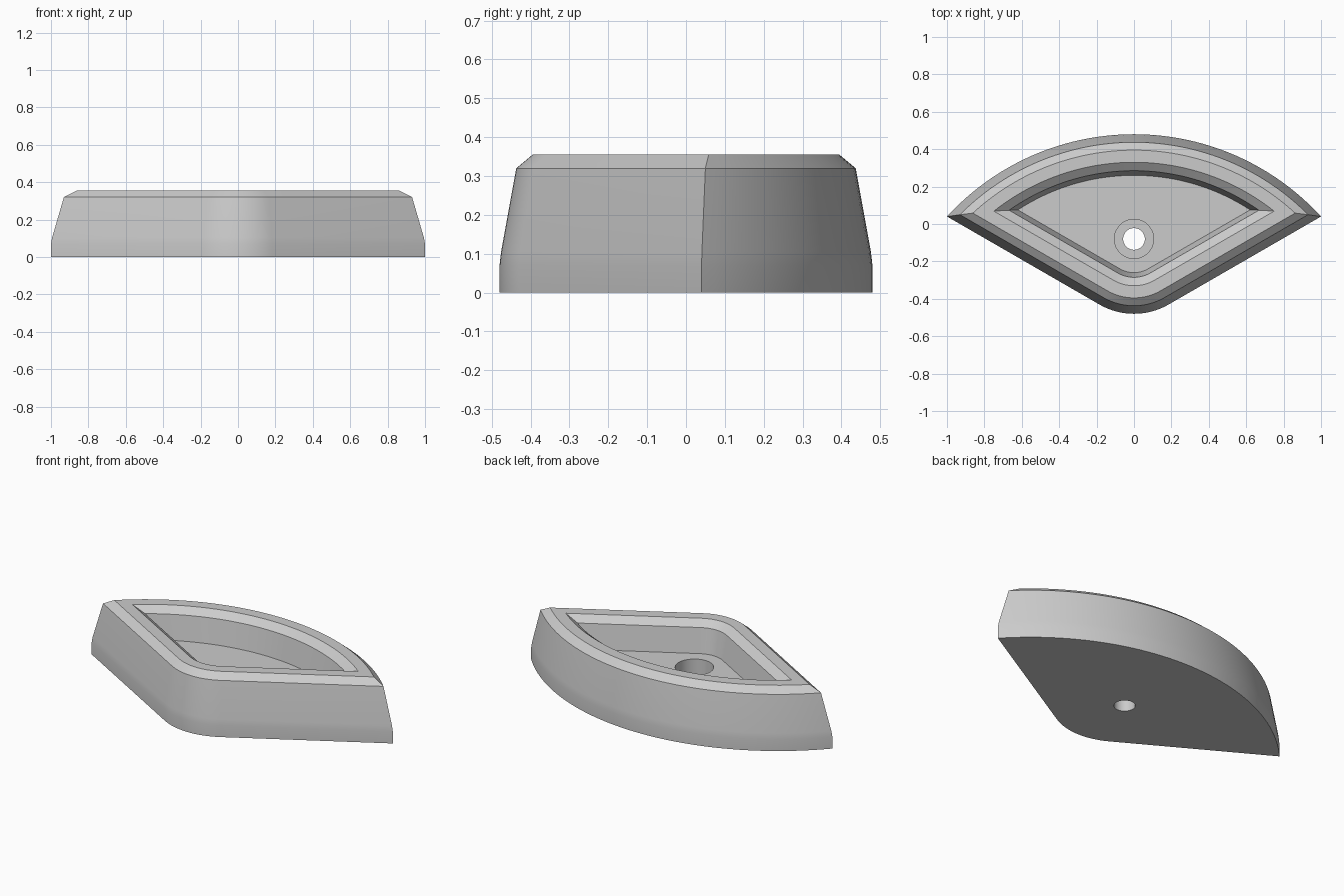
import bpy, bmesh, math

old = bpy.data.objects.get("Cube")
if old:
    bpy.data.objects.remove(old)

ARC_R, ARC_Y = 1.356, -0.876       # back arc
NOSE_R, NOSE_Y = 0.37, -0.11       # rounded front corner
HOLE_Y = -0.08
SLOPE = math.tan(math.radians(30))


def outline(inset):
    """Rounded fan outline, moved inwards by inset."""
    r = ARC_R - inset
    nose = NOSE_R - inset
    apex = NOSE_Y - nose / math.cos(math.radians(30))
    # tip where the straight side meets the back arc
    h = apex - ARC_Y
    a, b, c = 1 + SLOPE ** 2, 2 * SLOPE * h, h * h - r * r
    x = (-b + math.sqrt(b * b - 4 * a * c)) / (2 * a)
    start = math.atan2(h + SLOPE * x, x)
    pts = []
    n = 48
    for i in range(n + 1):
        t = start + (math.pi - 2 * start) * i / n
        pts.append((r * math.cos(t), ARC_Y + r * math.sin(t)))
    n = 20
    for i in range(n + 1):
        t = math.radians(240 + 60 * i / n)
        pts.append((nose * math.cos(t), NOSE_Y + nose * math.sin(t)))
    return pts


def circle(radius, n=48):
    return [(radius * math.cos(math.tau * i / n),
             HOLE_Y + radius * math.sin(math.tau * i / n)) for i in range(n)]


bm = bmesh.new()


def ring(points, z):
    verts = [bm.verts.new((x, y, z)) for x, y in points]
    for i, v in enumerate(verts):
        bm.edges.new((v, verts[(i + 1) % len(verts)]))
    return verts


def skin(rings):
    for lo, hi in zip(rings, rings[1:]):
        for i in range(len(lo)):
            j = (i + 1) % len(lo)
            bm.faces.new((lo[i], lo[j], hi[j], hi[i]))


def fill_between(outer, inner):
    edges = []
    for loop in (outer, inner):
        for i, v in enumerate(loop):
            edges.append(bm.edges.get((v, loop[(i + 1) % len(loop)])))
    bmesh.ops.triangle_fill(bm, edges=edges, use_beauty=True, normal=(0, 0, 1))


# Outer wall, chamfered rim and recess wall: (inset, height)
profile = [(0, 0), (0, 0.07), (0.004, 0.105), (0.043, 0.32), (0.085, 0.355),
           (0.15, 0.355), (0.195, 0.32), (0.22, 0.175)]
body = [ring(outline(d), z) for d, z in profile]
skin(body)

# Stepped screw hole: (radius, height)
hole = [ring(circle(r), z) for r, z in
        [(0.105, 0.175), (0.105, 0.065), (0.058, 0.065), (0.058, 0)]]
skin(hole)

# Recess floor and underside
fill_between(body[-1], hole[0])
fill_between(body[0], hole[-1])
bmesh.ops.recalc_face_normals(bm, faces=bm.faces[:])

mesh = bpy.data.meshes.new("fan_shaped_tray")
bm.to_mesh(mesh)
bm.free()
tray = bpy.data.objects.new("fan_shaped_tray", mesh)
bpy.context.collection.objects.link(tray)

# Plain grey material
grey = bpy.data.materials.new("light_grey")
grey.use_nodes = True
colour = (0.6, 0.6, 0.6, 1)
grey.diffuse_color = colour
for node in grey.node_tree.nodes:
    if node.type == "BSDF_PRINCIPLED":
        node.inputs["Base Color"].default_value = colour
mesh.materials.append(grey)

# Smooth curves, crisp edges
bpy.ops.object.select_all(action="DESELECT")
tray.select_set(True)
bpy.context.view_layer.objects.active = tray
bpy.ops.object.shade_smooth_by_angle(angle=math.radians(25))
